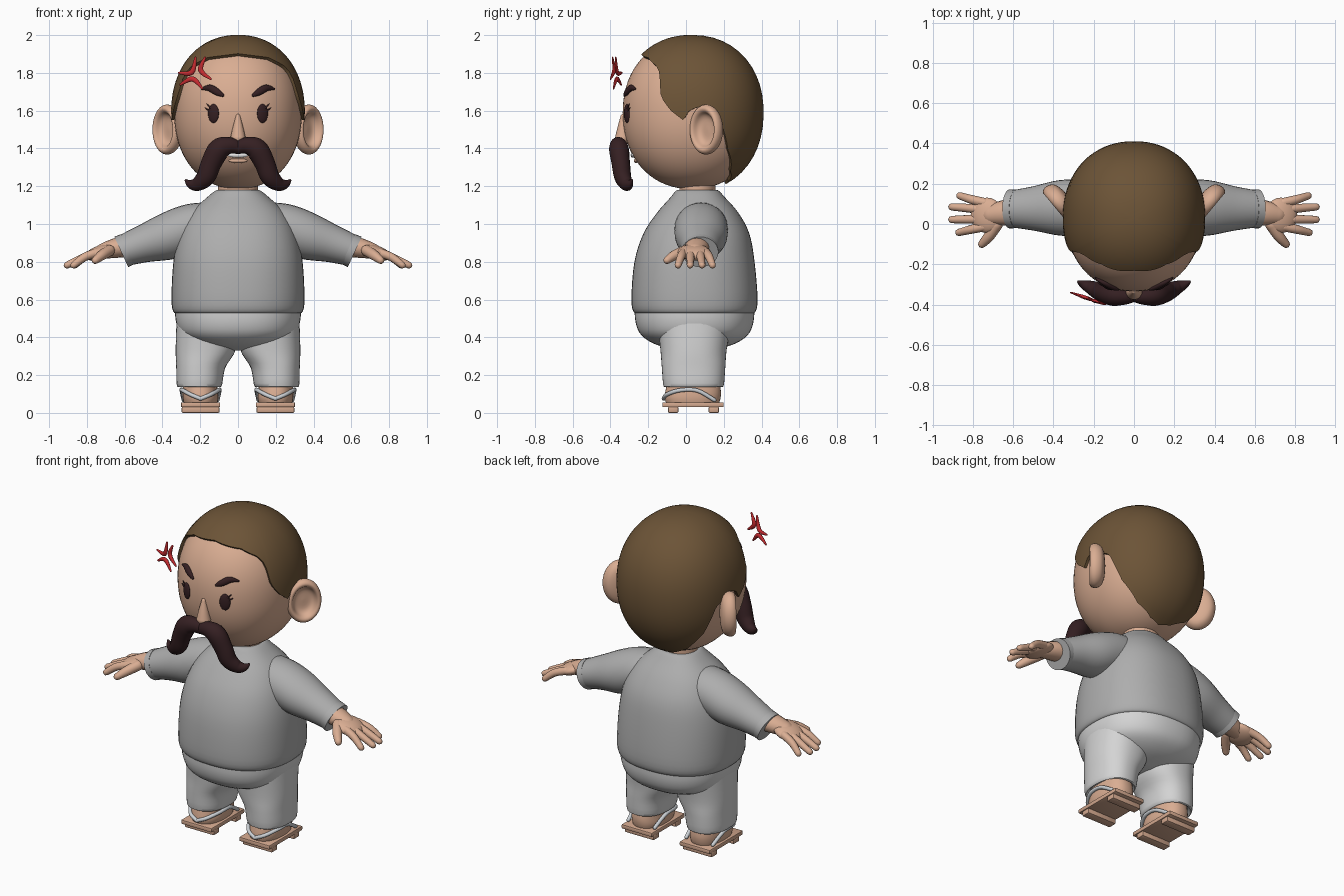
import bpy, bmesh
from math import sin, cos, asin, pi, radians, copysign
from mathutils import Vector, Matrix, Euler

cube = bpy.data.objects.get("Cube")
if cube:
    bpy.data.objects.remove(cube)


def material(name, rgb):
    m = bpy.data.materials.new(name)
    m.use_nodes = True
    m.diffuse_color = (*rgb, 1)
    m.node_tree.nodes["Principled BSDF"].inputs["Base Color"].default_value = (*rgb, 1)
    return m


SKIN = material("skin", (.70, .42, .29))
HAIR = material("brown hair", (.15, .088, .038))
DARK = material("dark brown", (.035, .014, .016))
SHIRT = material("grey shirt", (.42, .42, .42))
PANTS = material("pale grey trousers", (.66, .66, .66))
STRAP = material("strap grey", (.60, .63, .66))
WOOD = material("sandal wood", (.65, .39, .27))
RED = material("red", (.58, .025, .03))
TEETH = material("teeth white", (.8, .8, .8))


# ---------- helpers ----------
def finish(name, bm, mat, mirror=False, angle=45):
    bmesh.ops.remove_doubles(bm, verts=bm.verts, dist=1e-5)
    bmesh.ops.recalc_face_normals(bm, faces=bm.faces)
    me = bpy.data.meshes.new(name)
    bm.to_mesh(me)
    bm.free()
    ob = bpy.data.objects.new(name, me)
    bpy.context.collection.objects.link(ob)
    me.materials.append(mat)
    bpy.ops.object.select_all(action='DESELECT')
    ob.select_set(True)
    bpy.context.view_layer.objects.active = ob
    bpy.ops.object.shade_smooth_by_angle(angle=radians(angle))
    if mirror:
        ob.modifiers.new("Mirror", 'MIRROR')
    return ob


def loft(name, rings, mat, mirror=False, caps=True, angle=45):
    bm = bmesh.new()
    rows = [[bm.verts.new(p) for p in ring] for ring in rings]
    n = len(rows[0])
    for a, b in zip(rows, rows[1:]):
        for i in range(n):
            bm.faces.new((a[i], a[(i + 1) % n], b[(i + 1) % n], b[i]))
    if caps:
        bm.faces.new(rows[0])
        bm.faces.new(rows[-1])
    return finish(name, bm, mat, mirror, angle)


def spline(pts, k=5):
    """Smooth path through tuples of any length."""
    out = []
    for i in range(len(pts) - 1):
        quad = (pts[max(i - 1, 0)], pts[i], pts[i + 1], pts[min(i + 2, len(pts) - 1)])
        for j in range(k):
            t = j / k
            out.append(tuple(.5 * (2 * b + (c - a) * t + (2 * a - 5 * b + 4 * c - d) * t * t
                                   + (3 * b - a - 3 * c + d) * t ** 3) for a, b, c, d in zip(*quad)))
    return out + [pts[-1]]


def tube(name, pts, mat, ref=(0, 1, 0), squash=1, mirror=True, rounded=True, sides=16):
    """Tapered tube through (x, y, z, radius) points."""
    path = spline(pts)
    c = [Vector(p[:3]) for p in path]
    last = len(c) - 1
    st = [(c[i], (c[min(i + 1, last)] - c[max(i - 1, 0)]).normalized(), path[i][3])
          for i in range(last + 1)]
    if rounded:
        (c0, t0, r0), (c1, t1, r1) = st[0], st[-1]
        ends = ((.95, .3), (.6, .8))
        st = ([(c0 - t0 * r0 * d, t0, r0 * s) for d, s in ends] + st
              + [(c1 + t1 * r1 * d, t1, r1 * s) for d, s in reversed(ends)])
    rings = []
    for p, t, r in st:
        u = t.cross(Vector(ref)).normalized()
        v = u.cross(t)
        rings.append([p + r * (u * cos(a) + v * sin(a) * squash)
                      for a in (2 * pi * i / sides for i in range(sides))])
    return loft(name, rings, mat, mirror)


def stack(name, rows, mat, mirror=False, power=2.3, sides=48):
    """Rounded body from (z, centre x, centre y, radius x, radius y) rows."""
    def ring(z, cx, cy, rx, ry):
        def f(v):
            return copysign(abs(v) ** (2 / power), v)
        angles = [2 * pi * i / sides for i in range(sides)]
        return [(cx + rx * f(cos(a)), cy + ry * f(sin(a)), z) for a in angles]
    return loft(name, [ring(*r) for r in spline(rows, 4)], mat, mirror)


def blob(name, loc, size, mat, rot=(0, 0, 0), mirror=True):
    bm = bmesh.new()
    m = Matrix.Translation(loc) @ Euler(rot).to_matrix().to_4x4() @ Matrix.Diagonal((*size, 1))
    bmesh.ops.create_uvsphere(bm, u_segments=24, v_segments=14, radius=1, matrix=m)
    return finish(name, bm, mat, mirror)


def box(name, loc, size, mat):
    bm = bmesh.new()
    bmesh.ops.create_cube(bm, size=1, matrix=Matrix.Translation(loc) @ Matrix.Diagonal((*size, 1)))
    bmesh.ops.bevel(bm, geom=bm.edges[:], offset=.006, segments=2, affect='EDGES', profile=.5)
    return finish(name, bm, mat, True, 30)


# ---------- head and hair share one rounded form ----------
N, CY, CZ = 2.15, .03, 1.59
WIDE, FRONT, BACK, UP, DOWN = .338, .365, .365, .395, .405


def head_point(az, phi, grow=0.0):
    """az runs from the front towards +x, phi is the elevation."""
    dx, dy, s = sin(az), -cos(az), sin(phi)
    depth = (FRONT if dy < 0 else BACK) + grow
    h = abs(dx / (WIDE + grow)) ** N + abs(dy / depth) ** N
    rho = (max(0, 1 - abs(s) ** N) / h) ** (1 / N)
    return (dx * rho, CY + dy * rho, CZ + s * ((UP if s > 0 else DOWN) + grow))


def face_y(x, z):
    dz = (z - CZ) / (UP if z > CZ else DOWN)
    return CY - FRONT * (1 - abs(x / WIDE) ** N - abs(dz) ** N) ** (1 / N)


def around(count):
    return [2 * pi * i / count - pi for i in range(count)]


loft("head", [[head_point(a, radians(e)) for a in around(64)] for e in range(-90, 91, 5)],
     SKIN, caps=False, angle=80)

HAIRLINE = [(0, 1.89), (35, 1.87), (52, 1.83), (59, 1.79), (63, 1.67), (72, 1.6), (83, 1.55),
            (88, 1.6), (96, 1.62), (114, 1.56), (125, 1.4), (140, 1.29), (160, 1.24), (180, 1.225)]


def hair_start(az):
    d = abs(az) * 180 / pi
    for (a, za), (b, zb) in zip(HAIRLINE, HAIRLINE[1:]):
        if d <= b + 1e-6:
            z = za + (zb - za) * (d - a) / (b - a) - CZ
            return asin(z / (UP if z > 0 else DOWN))


hair_rings = [[head_point(a, hair_start(a), -.01) for a in around(144)]]
for k in range(21):
    hair_rings.append([head_point(a, hair_start(a) + (pi / 2 - hair_start(a)) * k / 20, .016)
                       for a in around(144)])
loft("hair", hair_rings, HAIR, caps=False)

# ---------- ears: dished discs turned outwards ----------
ear_c, ear_t, ear_n = Vector((.365, .115, 1.5)), Vector((.64, .77, 0)), Vector((.77, -.64, 0))
ear_profile = [(.02, -.045), (.5, -.04), (.85, -.025), (1, .005), (.97, .03), (.85, .042),
               (.72, .035), (.6, .012), (.4, 0), (.02, 0)]
loft("ears", [[ear_c + ear_t * .1 * r * cos(a) + Vector((0, 0, .132 * r * sin(a))) + ear_n * d
               for a in around(32)] for r, d in spline(ear_profile, 3)], SKIN, True, angle=80)

# ---------- face ----------
blob("eyes", (.13, face_y(.13, 1.585), 1.585), (.031, .012, .05), DARK, (0, 0, radians(24)))
for i, (x, z) in enumerate([(.165, 1.635), (.175, 1.615)]):
    tube("eyelash_%d" % i, [(.145, face_y(.145, z - .02) - .004, z - .02, .006),
                            (x, face_y(x, z) - .006, z, .002)], DARK, sides=8)
tube("eyebrows", [(x, face_y(x, z) - .006, z, r) for x, z, r in
                  [(.082, 1.682, .009), (.11, 1.698, .018), (.15, 1.72, .018), (.192, 1.715, .005)]],
     DARK, squash=.7)
tube("nose", [(0, face_y(0, 1.57), 1.57, .012), (0, -.335, 1.51, .028), (0, -.335, 1.455, .041)],
     SKIN, mirror=False)
tube("moustache", [(.0, -.355, 1.405, .035), (.045, -.36, 1.415, .045), (.1, -.355, 1.395, .058),
                   (.142, -.345, 1.32, .054), (.17, -.335, 1.25, .05), (.215, -.315, 1.212, .038),
                   (.252, -.3, 1.212, .024), (.275, -.288, 1.23, .008)], DARK, squash=.9)
blob("teeth", (0, face_y(0, 1.365) + .002, 1.365), (.055, .012, .014), TEETH, mirror=False)
blob("lower_lip", (0, face_y(0, 1.335), 1.335), (.05, .012, .012), SKIN, mirror=False)

# ---------- anger mark floating by the forehead ----------
strokes = [[(-.312, 1.8), (-.245, 1.803), (-.225, 1.88)],
           [(-.175, 1.88), (-.198, 1.815), (-.145, 1.768)],
           [(-.305, 1.738), (-.24, 1.768), (-.19, 1.718)]]
for i, s in enumerate(strokes):
    tube("anger_mark_%d" % i, [(x, -.45 - .35 * x, z, r) for (x, z), r in zip(s, (.006, .014, .006))],
         RED, mirror=False, squash=.7, sides=10)

# ---------- torso ----------
stack("neck", [(1.1, 0, .06, .105, .095), (1.25, 0, .06, .105, .095)], SKIN, power=2)
stack("shirt", [(.545, 0, .045, .3, .28), (.53, 0, .045, .338, .318), (.6, 0, .045, .352, .334),
                (.8, 0, .045, .342, .318), (.95, 0, .055, .31, .28), (1.06, 0, .062, .25, .215),
                (1.14, 0, .062, .165, .145), (1.175, 0, .06, .122, .115),
                (1.18, 0, .06, .106, .097)], SHIRT)
tube("sleeves", [(.1, .08, .995, .12), (.24, .08, .98, .128), (.37, .08, .935, .125),
                 (.5, .077, .895, .1), (.61, .075, .857, .083)], SHIRT, squash=1.1,
     rounded=False, sides=28)
tube("cuffs", [(.585, .075, .867, .087), (.618, .075, .852, .088)], SHIRT, squash=1.1,
     rounded=False, sides=28)

# ---------- hands ----------
tube("wrists", [(.56, .065, .885, .058), (.65, .055, .872, .052), (.72, .045, .855, .04)],
     SKIN, squash=1.2)
blob("palms", (.73, .043, .85), (.085, .088, .036), SKIN, (0, radians(18), 0))
fingers = [(.105, .865, .14), (.07, .905, .085), (.025, .905, .022), (-.012, .87, -.042)]
for i, (y, tip_x, tip_y) in enumerate(fingers):
    tube("finger_%d" % i, [(.74, y, .85, .024), (.81, (y + tip_y) / 2, .826, .022),
                           (tip_x, tip_y, .782, .018)], SKIN, sides=12)
tube("thumbs", [(.68, 0, .86, .03), (.72, -.06, .835, .027), (.755, -.1, .808, .02)],
     SKIN, ref=(0, 0, 1), sides=12)

# ---------- trousers ----------
stack("hips", [(.33, 0, .045, .06, .08), (.36, 0, .045, .2, .2), (.41, 0, .045, .295, .28),
               (.48, 0, .045, .328, .312), (.57, 0, .045, .335, .318)], PANTS)
stack("trouser_legs", [(.155, .205, .04, .095, .13), (.14, .205, .04, .118, .158),
                       (.24, .197, .04, .13, .168), (.34, .17, .04, .16, .176),
                       (.5, .16, .045, .165, .2)], PANTS, True)

# ---------- feet and wooden sandals ----------
stack("feet", [(.05, .198, .035, .088, .14), (.08, .198, .035, .094, .148),
               (.12, .2, .038, .092, .146), (.2, .2, .04, .085, .13)], SKIN, True)
box("sandal_boards", (.198, .037, .043), (.208, .325, .026), WOOD)
for name, y in (("front_sandal_teeth", -.068), ("back_sandal_teeth", .147)):
    box(name, (.198, y, .016), (.2, .055, .032), WOOD)
for name, side in (("outer_straps", 1), ("inner_straps", -1)):
    tube(name, [(.198, -.118, .075, .011), (.198 + side * .055, -.1, .098, .011),
                (.198 + side * .096, -.03, .12, .011), (.198 + side * .1, .06, .118, .011),
                (.198 + side * .09, .15, .068, .011)], STRAP, ref=(0, 0, 1), sides=10)
